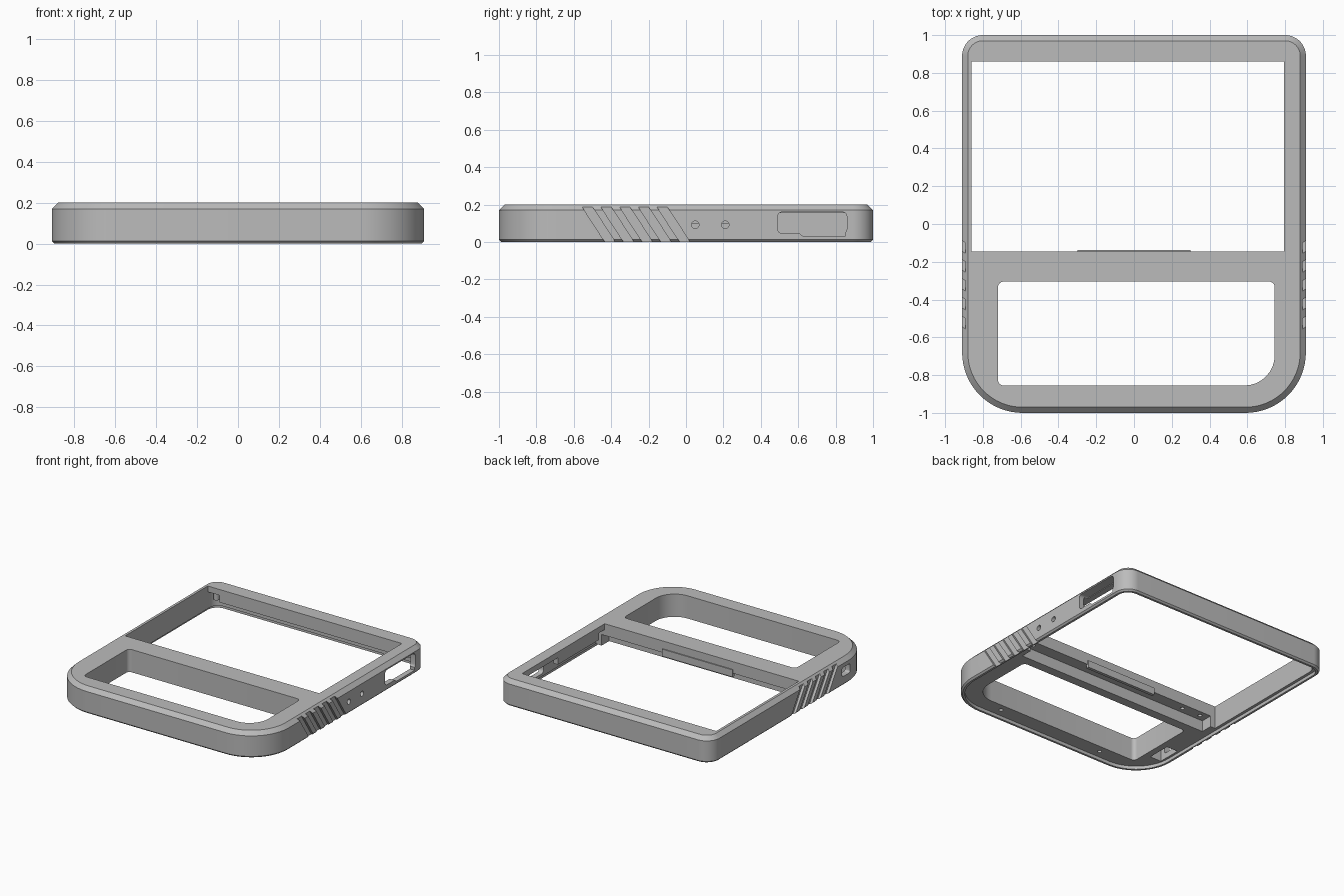
import bpy, bmesh, math

if "Cube" in bpy.data.objects:
    bpy.data.objects.remove(bpy.data.objects["Cube"])

grey = bpy.data.materials.new("light grey plastic")
GREY = (0.5, 0.5, 0.5, 1)
grey.use_nodes = True
grey.diffuse_color = GREY
grey.node_tree.nodes["Principled BSDF"].inputs["Base Color"].default_value = GREY


def rounded(x0, x1, y0, y1, radii, seg=12):
    """Rounded rectangle; radii for front-left-of-page, front-right, back-right, back-left."""
    corners = [(x0, y0, 1, 1), (x1, y0, -1, 1), (x1, y1, -1, -1), (x0, y1, 1, -1)]
    pts = []
    for i, ((cx, cy, sx, sy), r) in enumerate(zip(corners, radii)):
        if r == 0:
            pts.append((cx, cy))
            continue
        for k in range(seg + 1):
            a = math.pi * (1 + i / 2) + math.pi / 2 * k / seg
            pts.append((cx + sx * r + r * math.cos(a), cy + sy * r + r * math.sin(a)))
    return pts


def loft(name, rings):
    """Solid made from stacked rings of equal point count."""
    bm = bmesh.new()
    loops = [[bm.verts.new(p) for p in ring] for ring in rings]
    bm.faces.new(loops[0])
    bm.faces.new(loops[-1])
    n = len(loops[0])
    for a, b in zip(loops, loops[1:]):
        for i in range(n):
            j = (i + 1) % n
            bm.faces.new((a[i], a[j], b[j], b[i]))
    bmesh.ops.recalc_face_normals(bm, faces=bm.faces)
    mesh = bpy.data.meshes.new(name)
    bm.to_mesh(mesh)
    bm.free()
    obj = bpy.data.objects.new(name, mesh)
    mesh.materials.append(grey)
    bpy.context.collection.objects.link(obj)
    return obj


def prism_z(name, pts, z0, z1):
    return loft(name, [[(x, y, z) for x, y in pts] for z in (z0, z1)])


def prism_x(name, pts, x0, x1):
    return loft(name, [[(x, y, z) for y, z in pts] for x in (x0, x1)])


def box(name, x0, x1, y0, y1, z0, z1):
    return prism_z(name, rounded(x0, x1, y0, y1, [0] * 4), z0, z1)


def cut(target, cutter):
    mod = target.modifiers.new("cut", 'BOOLEAN')
    mod.operation = 'DIFFERENCE'
    mod.solver = 'EXACT'
    mod.object = cutter
    bpy.context.view_layer.objects.active = target
    bpy.ops.object.modifier_apply(modifier=mod.name)
    bpy.data.objects.remove(cutter)


def outline(inset):
    f, b = 0.32 - inset, 0.11 - inset
    return rounded(-0.91 + inset, 0.91 - inset, -1 + inset, 1 - inset, (f, f, b, b), 16)


# Outer body with a chamfered top and bottom edge
levels = [(0.012, 0), (0, 0.012), (0, 0.17), (0.03, 0.2)]
frame = loft("case_frame", [[(x, y, z) for x, y in outline(i)] for i, z in levels])

# Shallow seat for a bottom cover
cut(frame, prism_z("cover_seat", outline(0.028), -0.1, 0.025))

# Screen and keypad windows
cut(frame, box("screen_window", -0.86, 0.795, -0.145, 0.86, -0.1, 0.3))
keypad = rounded(-0.72, 0.745, -0.855, -0.305, (0.03, 0.16, 0.03, 0.03), 8)
cut(frame, prism_z("keypad_window", keypad, -0.1, 0.3))

# Hollow underside around the screen, with a step under the crossbar
cavity = rounded(-0.86, 0.87, -0.145, 0.955, (0, 0, 0.07, 0.07), 8)
cut(frame, prism_z("cavity", cavity, -0.1, 0.155))
cut(frame, box("crossbar_step", -0.82, 0.82, -0.235, -0.14, -0.1, 0.11))

# Switch pocket and its slot in the left-hand wall
cut(frame, box("switch_pocket", -0.865, -0.77, -0.74, -0.56, -0.1, 0.15))
slot = rounded(-0.70, -0.60, 0.07, 0.14, [0.015] * 4, 4)
cut(frame, prism_x("switch_slot", slot, -1, -0.8))

# Port opening and two round holes in the right-hand wall
port = rounded(0.49, 0.86, 0.045, 0.16, [0.025] * 4, 5)
cut(frame, prism_x("port_opening", port, 0.84, 1))
notch = [(0.6, 0.05), (0.63, 0.028), (0.85, 0.028), (0.85, 0.05)]
cut(frame, prism_x("port_notch", notch, 0.84, 1))
for y in (0.05, 0.21):
    ring = rounded(y - 0.02, y + 0.02, 0.072, 0.112, [0.0199] * 4, 5)
    cut(frame, prism_x("side_hole", ring, 0.84, 1))

# Slanted grip grooves on both sides
for side in (-1, 1):
    for k in range(5):
        y = -0.555 + 0.1 * k
        slant = [(y + 0.128, -0.01), (y + 0.183, -0.01), (y + 0.055, 0.187), (y, 0.187)]
        cut(frame, prism_x("grip_groove", slant, side * 0.89, side))

# Screw holes in the underside
screws = [(x, y, 0.1) for x in (-0.45, 0.45) for y in (-0.91,)]
screws += [(x, -0.19, 0.15) for x in (-0.76, -0.6, 0.76)]
for x, y, top in screws:
    ring = rounded(x - 0.015, x + 0.015, y - 0.015, y + 0.015, [0.0149] * 4, 4)
    cut(frame, prism_z("screw_hole", ring, -0.1, top))

# Strips hanging below the screen opening
parts = [
    frame,
    box("back_strip", -0.76, 0.74, 0.862, 0.89, 0.1, 0.165),
    box("right_strip", 0.797, 0.835, -0.08, 0.42, 0.1, 0.165),
    box("crossbar_tab", -0.3, 0.3, -0.16, -0.137, 0.085, 0.14),
]

# Small mounting pegs at the back corners
for x in (-0.82, 0.83):
    ring = rounded(x - 0.02, x + 0.02, 0.89, 0.93, [0.0199] * 4, 4)
    parts.append(prism_z("mounting_peg", ring, 0.09, 0.165))

# Smooth the rounded corners, keep hard edges
for obj in parts:
    bpy.ops.object.select_all(action='DESELECT')
    obj.select_set(True)
    bpy.context.view_layer.objects.active = obj
    bpy.ops.object.shade_smooth_by_angle(angle=math.radians(25))
